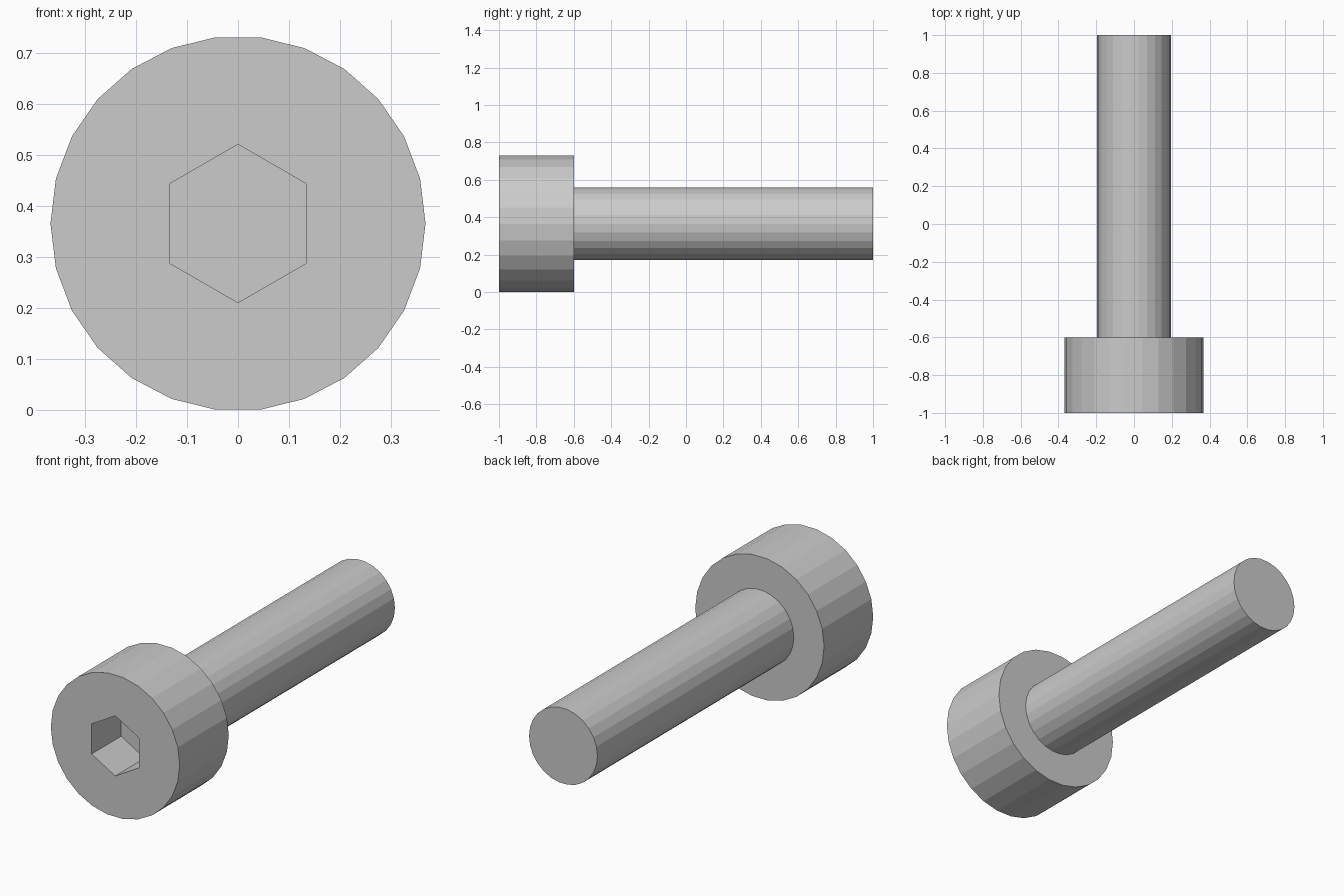
import bpy, bmesh
from math import cos, sin, pi

if "Cube" in bpy.data.objects:
    bpy.data.objects.remove(bpy.data.objects["Cube"])

SIDES = 26
AXIS_Z = 0.365
HEAD_R, SHAFT_R, SOCKET_R = 0.3675, 0.195, 0.155
FRONT, SHOULDER, TIP = -1.0, -0.6, 1.0
SOCKET_DEPTH = 0.24

bm = bmesh.new()


def ring(radius, y, sides=SIDES, phase=0.0):
    """Closed loop of edges around the bolt axis."""
    verts = []
    for i in range(sides):
        a = phase + 2 * pi * i / sides
        verts.append(bm.verts.new((radius * cos(a), y, AXIS_Z + radius * sin(a))))
    edges = [bm.edges.new((verts[i - 1], verts[i])) for i in range(sides)]
    return verts, edges


def walls(a, b):
    """Quads between two rings with equal side counts."""
    va, vb = a[0], b[0]
    for i in range(len(va)):
        bm.faces.new((va[i - 1], va[i], vb[i], vb[i - 1]))


# Hex socket: floor and walls
floor = ring(SOCKET_R, FRONT + SOCKET_DEPTH, 6, pi / 6)
rim = ring(SOCKET_R, FRONT, 6, pi / 6)
bm.faces.new(floor[0])
walls(floor, rim)

# Head: front face around the socket, side and shoulder
head_front = ring(HEAD_R, FRONT)
head_back = ring(HEAD_R, SHOULDER)
bmesh.ops.triangle_fill(bm, use_beauty=True, normal=(0, -1, 0),
                        edges=rim[1] + head_front[1])
walls(head_front, head_back)

# Shaft: shoulder ring, side and flat tip
shaft_base = ring(SHAFT_R, SHOULDER)
shaft_tip = ring(SHAFT_R, TIP)
walls(head_back, shaft_base)
walls(shaft_base, shaft_tip)
bm.faces.new(shaft_tip[0])

bmesh.ops.recalc_face_normals(bm, faces=bm.faces[:])
mesh = bpy.data.meshes.new("socket_head_bolt")
bm.to_mesh(mesh)
bm.free()
bolt = bpy.data.objects.new("socket_head_bolt", mesh)
bpy.context.collection.objects.link(bolt)
